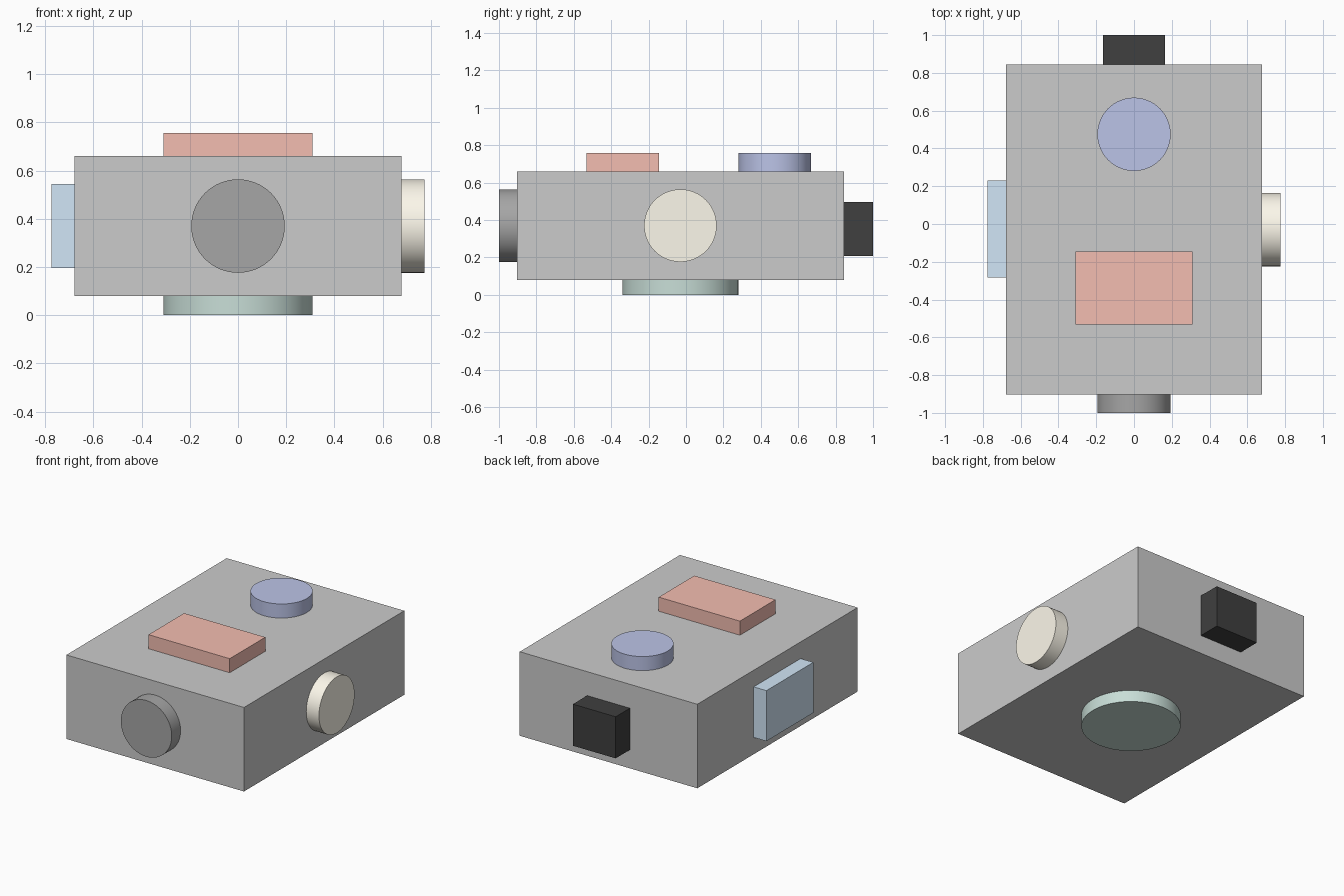
import bpy
from math import radians

if "Cube" in bpy.data.objects:
    bpy.data.objects.remove(bpy.data.objects["Cube"])


def finish(obj, name, color):
    obj.name = name
    if color:
        mat = bpy.data.materials.new(name + "_colour")
        mat.diffuse_color = (*color, 1)
        mat.use_nodes = True
        mat.node_tree.nodes["Principled BSDF"].inputs["Base Color"].default_value = mat.diffuse_color
        obj.data.materials.append(mat)


def box(name, low, high, color=None):
    center = [(a + b) / 2 for a, b in zip(low, high)]
    bpy.ops.mesh.primitive_cube_add(size=1, location=center)
    obj = bpy.context.object
    obj.scale = [b - a for a, b in zip(low, high)]
    bpy.ops.object.transform_apply(location=False, rotation=False, scale=True)
    finish(obj, name, color)


def disc(name, center, radius, depth, color, rotation=(0, 0, 0)):
    bpy.ops.mesh.primitive_cylinder_add(vertices=64, radius=radius, depth=depth,
                                        location=center, rotation=rotation)
    bpy.ops.object.shade_smooth_by_angle(angle=radians(30))
    finish(bpy.context.object, name, color)


# Main block
box("body", (-0.678, -0.903, 0.08), (0.678, 0.845, 0.66))

# Rectangular blocks on the top, left and back
box("top_block", (-0.31, -0.533, 0.66), (0.31, -0.145, 0.757), (0.9, 0.51, 0.44))
box("left_block", (-0.775, -0.282, 0.196), (-0.678, 0.23, 0.545), (0.64, 0.79, 0.93))
box("back_block", (-0.163, 0.845, 0.208), (0.163, 1.0, 0.495), (0.05, 0.05, 0.05))

# Round discs on the top, bottom, front and right
disc("top_disc", (0, 0.475, 0.7085), 0.194, 0.097, (0.5, 0.55, 0.8))
disc("bottom_disc", (0, -0.03, 0.04), 0.31, 0.08, (0.58, 0.73, 0.68))
disc("front_disc", (0, -0.9515, 0.37), 0.194, 0.097, (0.38, 0.38, 0.38), (radians(90), 0, 0))
disc("right_disc", (0.7265, -0.03, 0.37), 0.194, 0.097, (0.98, 0.94, 0.83), (0, radians(90), 0))
